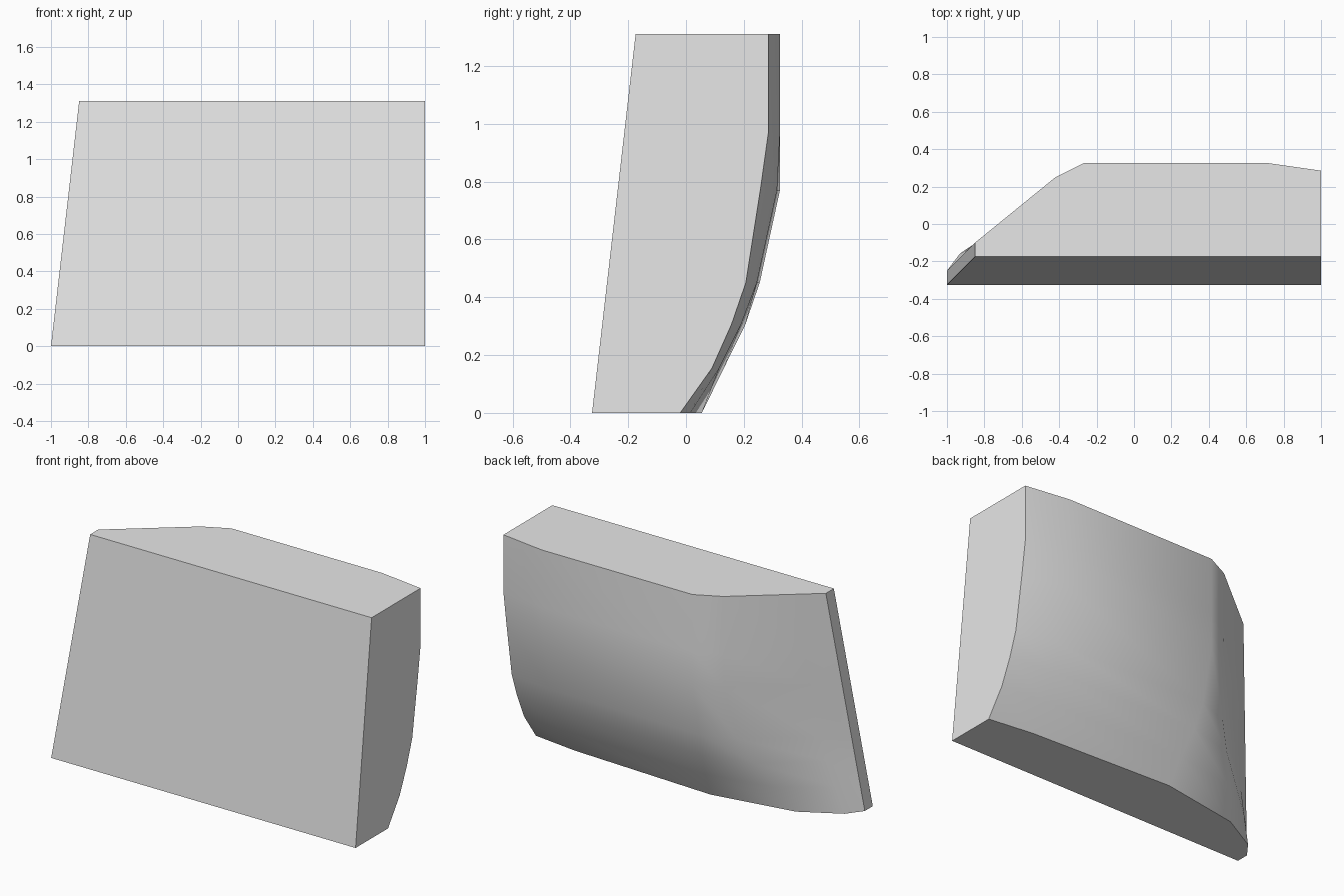
import bpy, bmesh, math

cube = bpy.data.objects.get("Cube")
if cube:
    bpy.data.objects.remove(cube, do_unlink=True)

# Light grey finish
grey = bpy.data.materials.new("light_grey")
grey.use_nodes = True
colour = (0.8, 0.8, 0.8, 1)
grey.diffuse_color = colour
grey.node_tree.nodes["Principled BSDF"].inputs["Base Color"].default_value = colour

HEIGHT = 1.31
LEAN = 0.115  # front and right side lean inward by this much per unit of height

# Back contour per level: height, shoulder (x, y), crest (x, y), y near left, y at left edge
LEVELS = [
    (0.00, (-0.70, -0.03), (-0.20, 0.055), 0.015, -0.02),
    (0.155, (-0.62, 0.05), (-0.22, 0.131), 0.115, 0.09),
    (0.305, (-0.54, 0.13), (-0.25, 0.205), 0.19, 0.157),
    (0.45, (-0.47, 0.18), (-0.27, 0.255), 0.245, 0.207),
    (0.77, (-0.42, 0.245), (-0.27, 0.325), 0.315, 0.257),
    (0.97, (-0.42, 0.25), (-0.27, 0.325), 0.325, 0.285),
    (HEIGHT, (-0.42, 0.25), (-0.27, 0.325), 0.325, 0.285),
]


def ring(z, shoulder, crest, near_left, left):
    """Closed outline of the block at one height."""
    shift = LEAN * z
    edge_x, edge_y, front_y = -1 + shift, -0.25 + shift, -0.325 + shift
    # Cheek between the narrow side and the shoulder, bulging near the base
    bulge = 0.03 * max(0, 1 - z / 0.3)
    cheek = (edge_x + 0.28 * (shoulder[0] - edge_x) - bulge / 2,
             edge_y + 0.28 * (shoulder[1] - edge_y) + bulge)
    outline = [(edge_x, front_y), (edge_x, edge_y), cheek, shoulder, crest,
               (0.72, near_left), (1, left), (1, front_y)]
    return [(x, y, z) for x, y in outline]


# Sculpted block: loft through the outlines, then cap
bm = bmesh.new()
rings = [[bm.verts.new(p) for p in ring(*level)] for level in LEVELS]
for low, high in zip(rings, rings[1:]):
    for i in range(len(low)):
        j = (i + 1) % len(low)
        bm.faces.new((low[i], low[j], high[j], high[i]))
bm.faces.new(rings[0])
bm.faces.new(rings[-1])
bmesh.ops.recalc_face_normals(bm, faces=bm.faces)

mesh = bpy.data.meshes.new("curved_block")
bm.to_mesh(mesh)
bm.free()
mesh.materials.append(grey)
block = bpy.data.objects.new("curved_block", mesh)
bpy.context.collection.objects.link(block)

# Smooth back with crisp borders
bpy.ops.object.select_all(action="DESELECT")
block.select_set(True)
bpy.context.view_layer.objects.active = block
bpy.ops.object.shade_smooth_by_angle(angle=math.radians(35))
